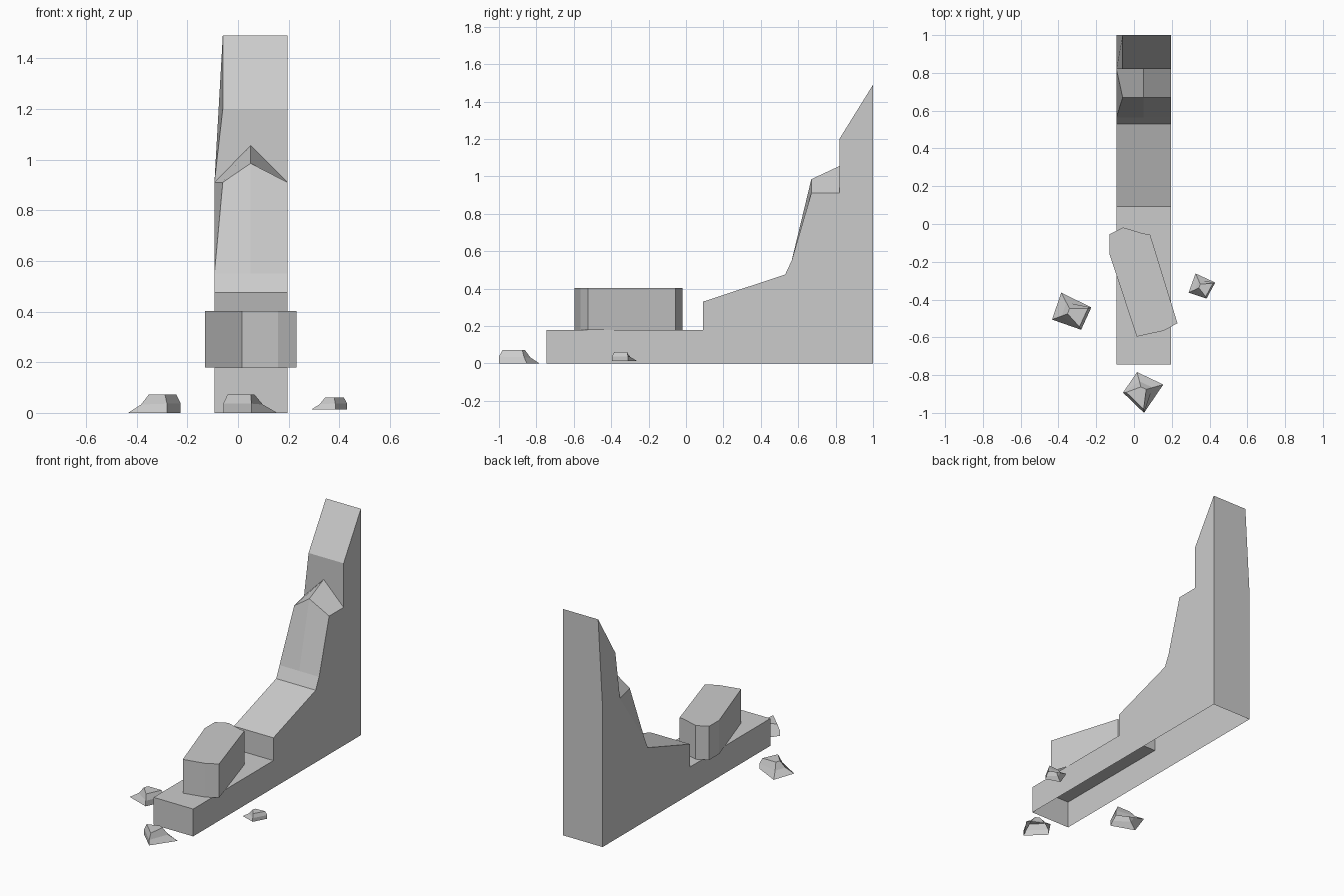
import bpy, bmesh
from mathutils import Vector

if "Cube" in bpy.data.objects:
    bpy.data.objects.remove(bpy.data.objects["Cube"])


def make_object(name, verts, faces):
    mesh = bpy.data.meshes.new(name)
    mesh.from_pydata(verts, [], faces)
    bm = bmesh.new()
    bm.from_mesh(mesh)
    bmesh.ops.recalc_face_normals(bm, faces=bm.faces)
    bm.to_mesh(mesh)
    bm.free()
    obj = bpy.data.objects.new(name, mesh)
    bpy.context.collection.objects.link(obj)
    return obj


def ring_faces(a, b, n):
    return [(a + i, a + (i + 1) % n, b + (i + 1) % n, b + i) for i in range(n)]


# Stepped buttress: side profile (y, z) repeated in three columns, open underneath
profile = [(-.745, 0), (-.745, .18), (.09, .18), (.09, .33), (.53, .475),
           (.565, .55), (.67, .91), (.82, .91), (.82, 1.2), (1, 1.49),
           (1, .91), (1, 0)]
ridge = {6: .985, 7: 1.055}          # raised middle of the gabled ledge
n = len(profile)
verts = []
for col, x in enumerate((-.093, .05, .195)):
    for i, (y, z) in enumerate(profile):
        px = -.06 if col == 0 and i in (6, 8, 9) else x
        pz = ridge.get(i, z) if col == 1 else z
        verts.append((px, y, pz))
faces = [(c * n + i, c * n + i + 1, (c + 1) * n + i + 1, (c + 1) * n + i)
         for c in range(2) for i in range(n - 1)]
faces += [(0, 1, 2, 3, 4, 5, 7, 10, 11), (5, 6, 7), (7, 8, 9, 10)]   # left side
faces.append(tuple(range(2 * n, 3 * n)))                            # right side
make_object("stepped_buttress", verts, faces)

# Loose boulder block resting askew on the low step
outline = [(-.13, -.055), (-.13, -.16), (.015, -.596), (.158, -.565),
           (.23, -.525), (.085, -.055), (.047, -.05), (-.058, -.018)]
k = len(outline)
verts = [(x, y, z) for z in (.18, .402) for x, y in outline]
make_object("boulder_block", verts, ring_faces(0, k, k) + [tuple(range(k, 2 * k))])


# Small rubble: first two corners taper to a ledge, last two rise vertically
def rubble(name, corners, z0, h):
    pts = [Vector(c) for c in corners]
    centre = sum(pts, Vector((0, 0))) / 4
    rings = [((0, 0, 0, 0), (0, 0, 0, 0)),
             ((.5, .5, 0, 0), (.45, .45, .5, .5)),
             ((.8, .8, .17, .17), (1, 1, 1, 1))]
    verts = []
    for inset, level in rings:
        for p, t, f in zip(pts, inset, level):
            q = p.lerp(centre, t)
            verts.append((q.x, q.y, z0 + h * f))
    make_object(name, verts, ring_faces(0, 4, 4) + ring_faces(4, 8, 4) + [(8, 9, 10, 11)])


rubble("rubble_front", [(.155, -.85), (.016, -.784), (-.058, -.893), (.053, -1)], 0, .073)
rubble("rubble_left", [(-.385, -.363), (-.434, -.506), (-.28, -.56), (-.226, -.442)], 0, .073)
rubble("rubble_right", [(.326, -.262), (.289, -.363), (.384, -.395), (.43, -.31)], .013, .048)
